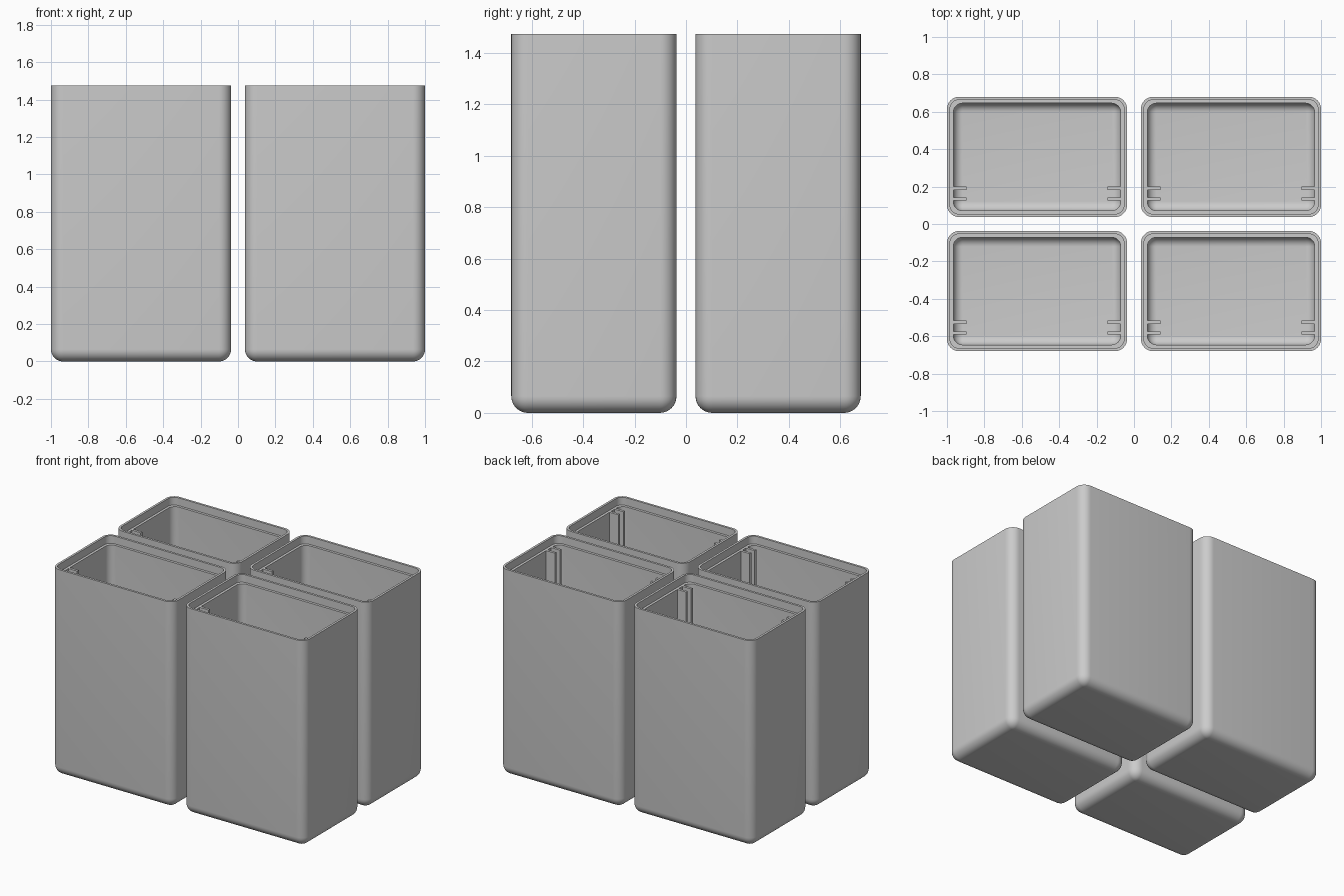
import bpy, bmesh, math

if "Cube" in bpy.data.objects:
    bpy.data.objects.remove(bpy.data.objects["Cube"])

W, D, H = 0.963, 0.643, 1.475      # one bin
GAP = 0.037                        # half the space between bins
R = 0.065                          # outer edge radius
WALL, LIP, LEDGE = 0.034, 0.016, 0.055
RI, SEG = 0.05, 8                  # inner radius, arc steps

grey = bpy.data.materials.new("light grey")
grey.diffuse_color = (0.6, 0.6, 0.6, 1)
grey.use_nodes = True
grey.node_tree.nodes["Principled BSDF"].inputs["Base Color"].default_value = grey.diffuse_color


def ring(bm, inset, radius, z):
    """Rounded rectangle of vertices at height z."""
    hx, hy = W / 2 - inset - radius, D / 2 - inset - radius
    verts = []
    for q, (sx, sy) in enumerate([(1, 1), (-1, 1), (-1, -1), (1, -1)]):
        for i in range(SEG + 1):
            a = (q + i / SEG) * math.pi / 2
            verts.append(bm.verts.new((sx * hx + radius * math.cos(a),
                                       sy * hy + radius * math.sin(a), z)))
    return verts


def make_bin(name, cx, cy):
    bm = bmesh.new()
    arc = [i / SEG * math.pi / 2 for i in range(SEG + 1)]
    # outer shell: bottom fillet, wall and rim
    prof = [(R * (1 - math.sin(a)), R * math.sin(a), R * (1 - math.cos(a))) for a in arc]
    prof += [(0, R, H), (LIP, R - LIP, H)]
    # stepped lip, inner wall and floor fillet
    prof += [(LIP, R - LIP, H - LEDGE), (WALL, RI, H - LEDGE)]
    prof += [(WALL + RI * (1 - math.cos(a)), RI * math.cos(a),
              WALL + RI * (1 - math.sin(a))) for a in arc]
    rings = [ring(bm, *p) for p in prof]
    n = len(rings[0])
    for lo, hi in zip(rings, rings[1:]):
        for i in range(n):
            j = (i + 1) % n
            bm.faces.new((lo[i], lo[j], hi[j], hi[i]))
    bm.faces.new(rings[0][::-1])
    bm.faces.new(rings[-1])
    bmesh.ops.remove_doubles(bm, verts=bm.verts, dist=1e-5)
    bmesh.ops.recalc_face_normals(bm, faces=bm.faces)
    finish(bm, name, cx, cy, True)


def make_ribs(name, cx, cy):
    """Two pairs of upright ribs that form a slot at each end."""
    bm = bmesh.new()
    x0, x1 = W / 2 - 0.104, W / 2 - WALL + 0.004
    z0, z1 = WALL - 0.004, H - LEDGE
    for side in (-1, 1):
        for y in (0.097, 0.154):
            made = bmesh.ops.create_cube(bm, size=1)["verts"]
            bmesh.ops.scale(bm, verts=made, vec=(x1 - x0, 0.018, z1 - z0))
            bmesh.ops.translate(bm, verts=made, vec=(
                side * (x0 + x1) / 2, y - D / 2, (z0 + z1) / 2))
    finish(bm, name, cx, cy, False)


def finish(bm, name, cx, cy, smooth):
    mesh = bpy.data.meshes.new(name)
    bm.to_mesh(mesh)
    bm.free()
    mesh.materials.append(grey)
    obj = bpy.data.objects.new(name, mesh)
    obj.location = (cx, cy, 0)
    bpy.context.collection.objects.link(obj)
    if smooth:
        bpy.ops.object.select_all(action='DESELECT')
        obj.select_set(True)
        bpy.context.view_layer.objects.active = obj
        bpy.ops.object.shade_smooth_by_angle(angle=math.radians(30))


# four identical bins in a two by two grid
for sy, row in ((-1, "front"), (1, "back")):
    for sx, col in ((-1, "left"), (1, "right")):
        cx, cy = sx * (GAP + W / 2), sy * (GAP + D / 2)
        make_bin(f"{row}_{col}_bin", cx, cy)
        make_ribs(f"{row}_{col}_slot_ribs", cx, cy)
